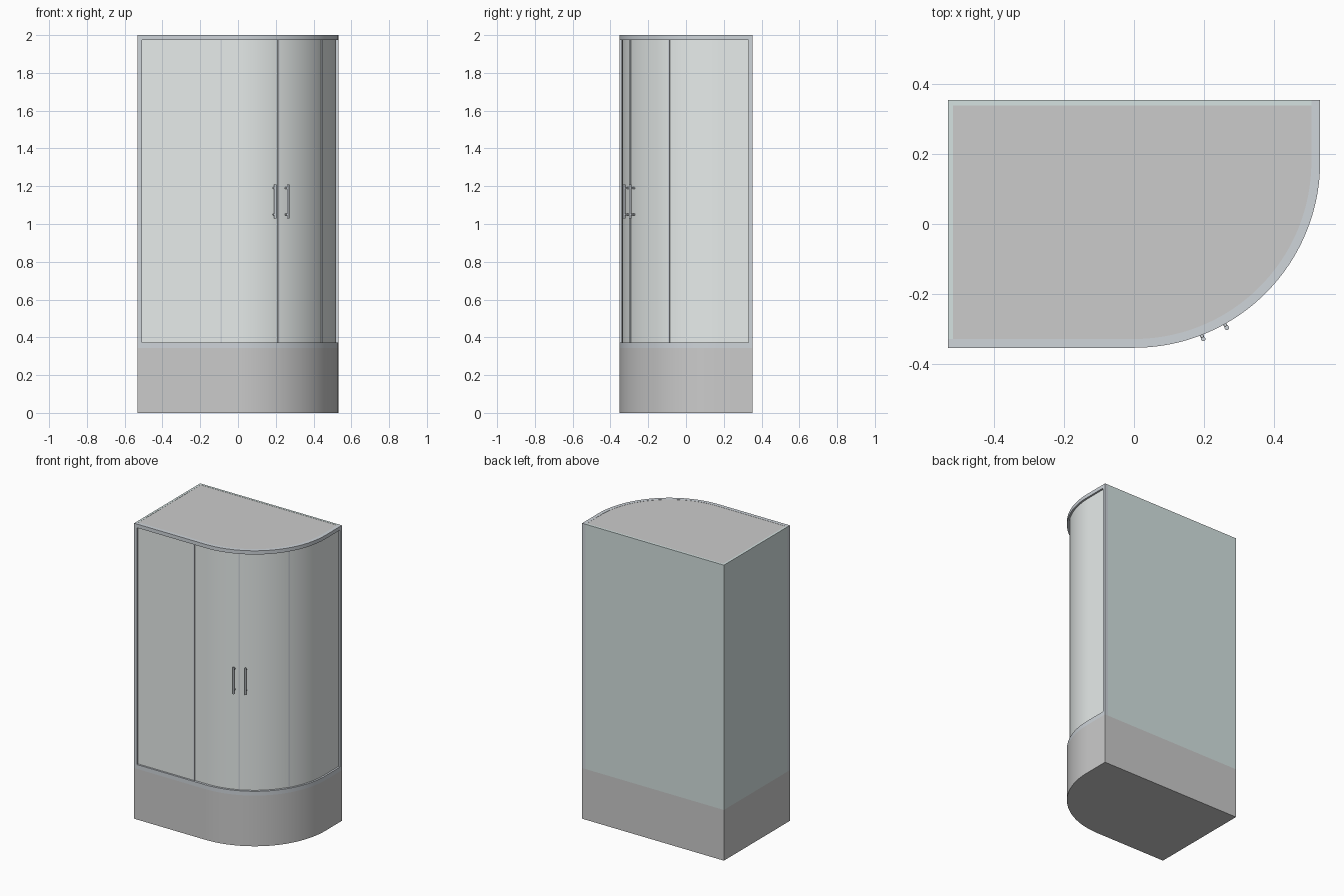
import bpy, bmesh, math
from mathutils import Vector

if "Cube" in bpy.data.objects:
    bpy.data.objects.remove(bpy.data.objects["Cube"])

HX, HY, R = 0.531, 0.353, 0.531      # half width, half depth, corner radius
ARC = R * math.pi / 2
END = HX + ARC + (2 * HY - R)        # full length of the glazed front path
TRAY_Z, TOP = 0.343, 2.0


def material(name, col):
    m = bpy.data.materials.new(name)
    m.diffuse_color = (*col, 1)
    m.use_nodes = True
    m.node_tree.nodes["Principled BSDF"].inputs["Base Color"].default_value = m.diffuse_color
    return m


FRAME = material("frame_metal", (0.62, 0.66, 0.70))
GLASS = material("glass", (0.80, 0.84, 0.83))
WALL = material("wall_panel", (0.66, 0.76, 0.75))


def front_point(s, d):
    """Point at distance s along the front outline, moved inward by d."""
    if s <= HX:
        return Vector((s - HX, -HY + d))
    if s <= HX + ARC:
        a = (s - HX) / R
        return Vector((math.sin(a) * (R - d), R - HY - math.cos(a) * (R - d)))
    return Vector((HX - d, R - HY + s - HX - ARC))


def samples(s0, s1):
    """Path positions: both ends plus the arc steps between them."""
    n = 48
    mid = [HX + ARC * i / n for i in range(n + 1)]
    return [s0] + [s for s in mid if s0 + 1e-4 < s < s1 - 1e-4] + [s1]


def prism(name, pts, z0, z1, mat=None):
    bm = bmesh.new()
    face = bm.faces.new([bm.verts.new((p[0], p[1], z0)) for p in pts])
    ext = bmesh.ops.extrude_face_region(bm, geom=[face], use_keep_orig=True)
    verts = [g for g in ext["geom"] if isinstance(g, bmesh.types.BMVert)]
    bmesh.ops.translate(bm, verts=verts, vec=(0, 0, z1 - z0))
    bmesh.ops.recalc_face_normals(bm, faces=bm.faces)
    me = bpy.data.meshes.new(name)
    bm.to_mesh(me)
    bm.free()
    ob = bpy.data.objects.new(name, me)
    bpy.context.collection.objects.link(ob)
    if mat:
        me.materials.append(mat)
    return ob


def band(name, s0, s1, d0, d1, z0, z1, mat):
    """Curved slab following the front outline between two inward offsets."""
    ss = samples(s0, s1)
    pts = [front_point(s, d0) for s in ss] + [front_point(s, d1) for s in reversed(ss)]
    return prism(name, pts, z0, z1, mat)


def rect(x0, x1, y0, y1):
    return [(x0, y0), (x1, y0), (x1, y1), (x0, y1)]


def cylinder(name, a, b, r, mat):
    a, b = Vector(a), Vector(b)
    bpy.ops.mesh.primitive_cylinder_add(vertices=16, radius=r, depth=(b - a).length,
                                        location=(a + b) / 2)
    ob = bpy.context.object
    ob.name = name
    ob.rotation_euler = (b - a).to_track_quat('Z', 'Y').to_euler()
    ob.data.materials.append(mat)


# tray and roof
outline = [front_point(s, 0) for s in samples(0, END)] + [(-HX, HY)]
prism("tray", outline, 0, TRAY_Z)
W = 0.015
roof = [front_point(s, 0.022) for s in samples(W, END - W)] + [(-HX + W, HY - W)]
prism("roof", roof, 1.978, TOP - 0.001)

# two solid wall panels
prism("back_wall", rect(-HX, HX - 0.025, HY - W, HY), TRAY_Z, TOP, WALL)
prism("left_wall", rect(-HX, -HX + W, -HY + 0.025, HY - W), TRAY_Z, TOP, WALL)

# frame rails and end posts
LOW, HIGH = 0.372, 1.975
band("bottom_rail", 0, END, 0, 0.025, TRAY_Z, LOW, FRAME)
band("top_rail", 0, END, 0, 0.025, HIGH, TOP, FRAME)
band("left_post", 0, 0.022, 0, 0.025, LOW, HIGH, FRAME)
band("right_post", END - 0.022, END, 0, 0.025, LOW, HIGH, FRAME)

# glass: fixed panels at the ends, two sliding doors between them
stops = [0.022, 0.443, HX + math.radians(24.5) * R, HX + math.radians(59) * R, END - 0.022]
names = ["left_fixed_glass", "left_door_glass", "right_door_glass", "right_fixed_glass"]
for i, n in enumerate(names):
    d = 0.012 if i in (0, 3) else 0.015
    band(n, stops[i], stops[i + 1], d, d + 0.006, LOW, HIGH, GLASS)
for i, s in enumerate(stops[1:-1]):
    band(f"door_seal_{i + 1}", s - 0.004, s + 0.004, 0.009, 0.023, LOW, HIGH, FRAME)

# door handles: upright bar on two studs
for side, deg in (("left", 21.3), ("right", 29.2)):
    s = HX + math.radians(deg) * R
    inner, outer = front_point(s, 0.018), front_point(s, -0.012)
    cylinder(f"{side}_handle_bar", (*outer, 1.03), (*outer, 1.21), 0.0065, FRAME)
    for k, z in enumerate((1.05, 1.19)):
        cylinder(f"{side}_handle_stud_{k + 1}", (*inner, z), (*outer, z), 0.005, FRAME)

# smooth the curves, keep the edges crisp
bpy.ops.object.select_all(action='SELECT')
bpy.context.view_layer.objects.active = bpy.data.objects["tray"]
bpy.ops.object.shade_smooth_by_angle(angle=math.radians(30))
